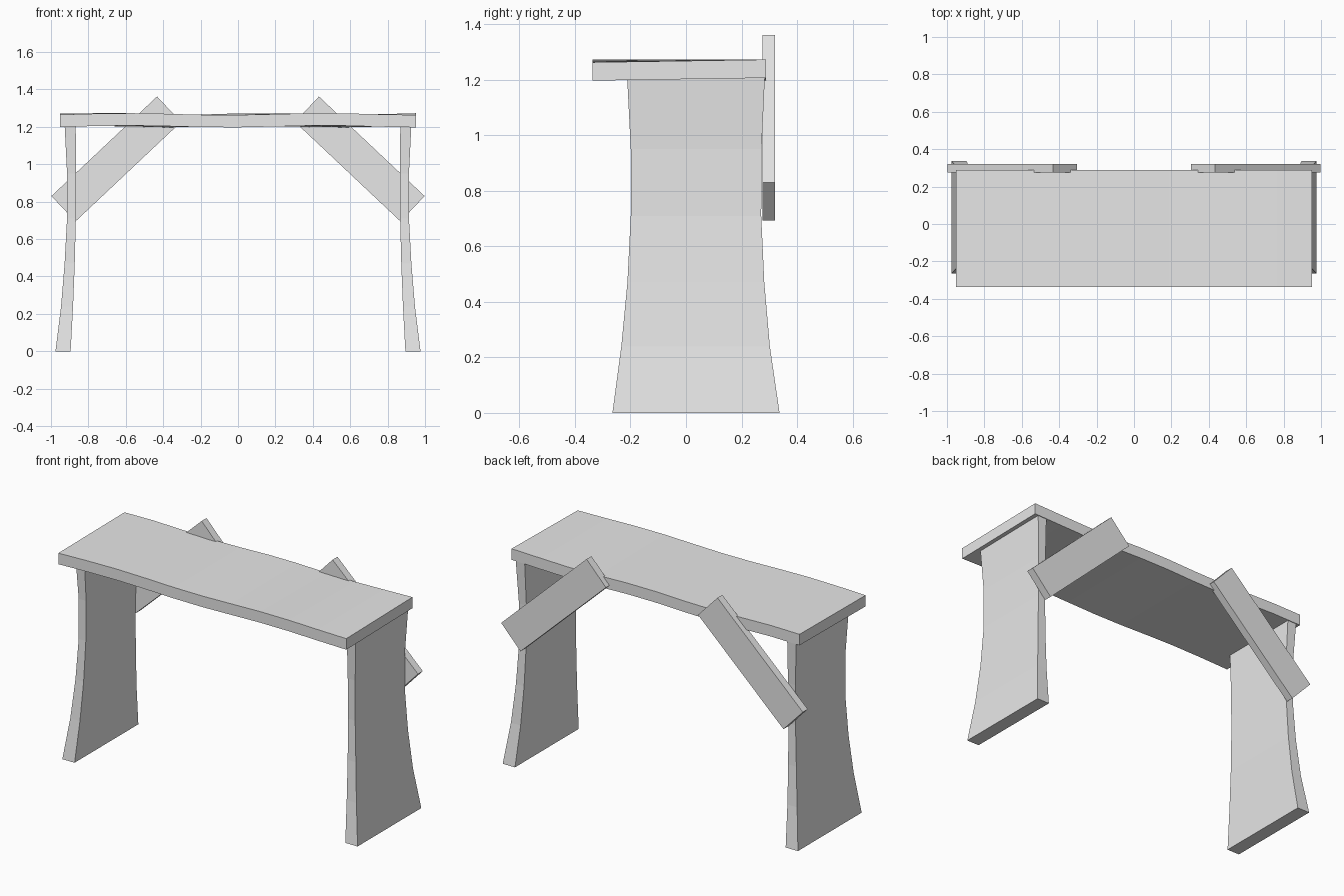
import bpy
import bmesh
import math
from mathutils import Matrix, Vector

cube = bpy.data.objects.get("Cube")
if cube:
    bpy.data.objects.remove(cube, do_unlink=True)

# One plain grey for every plank
grey = bpy.data.materials.new("plain_grey")
grey.use_nodes = True
grey.diffuse_color = (0.8, 0.8, 0.8, 1)
grey.node_tree.nodes["Principled BSDF"].inputs["Base Color"].default_value = (0.8, 0.8, 0.8, 1)


def add_object(name, bm):
    """Turn a bmesh into a named, flat-shaded grey object."""
    bmesh.ops.recalc_face_normals(bm, faces=bm.faces)
    mesh = bpy.data.meshes.new(name)
    bm.to_mesh(mesh)
    bm.free()
    mesh.materials.append(grey)
    obj = bpy.data.objects.new(name, mesh)
    bpy.context.collection.objects.link(obj)
    return obj


def loft(name, rings):
    """Skin a row of four-cornered rings and cap both ends."""
    bm = bmesh.new()
    loops = [[bm.verts.new(p) for p in ring] for ring in rings]
    for a, b in zip(loops, loops[1:]):
        for i in range(4):
            j = (i + 1) % 4
            bm.faces.new((a[i], a[j], b[j], b[i]))
    bm.faces.new(loops[0])
    bm.faces.new(loops[-1])
    return add_object(name, bm)


# Table top: a plank with slightly warped long edges
def top_ring(x):
    front = 0.005 * math.sin(6 * x - 1.2)
    back = 0.005 * math.cos(7 * x - 0.7)
    return [(x, -0.337, 1.202 + front), (x, 0.288, 1.202 + back),
            (x, 0.288, 1.268 + back), (x, -0.337, 1.268 + front)]


STEPS = 10
loft("table_top", [top_ring(-0.952 + 1.904 * i / STEPS) for i in range(STEPS + 1)])

# Leg sections: height, inner x, outer x, front y, back y
LEG = [
    (0.00, 0.895, 0.976, -0.265, 0.337),
    (0.24, 0.882, 0.946, -0.233, 0.302),
    (0.47, 0.873, 0.927, -0.211, 0.282),
    (0.71, 0.867, 0.914, -0.199, 0.271),
    (0.95, 0.865, 0.914, -0.199, 0.272),
    (1.21, 0.868, 0.927, -0.212, 0.284),
]

for side, s in (("left", 1), ("right", -1)):
    # Flared plank leg
    loft(side + "_leg", [
        [(s * x0, y0, z), (s * x1, y0, z), (s * x1, y1, z), (s * x0, y1, z)]
        for z, x0, x1, y0, y1 in LEG])

    # Diagonal brace across the back corner
    bm = bmesh.new()
    bmesh.ops.create_cube(bm, size=1)
    place = (Matrix.Translation(Vector((s * 0.651, 0.298, 1.028)))
             @ Matrix.Rotation(s * math.radians(43.3), 4, "Y")
             @ Matrix.Diagonal((0.776, 0.046, 0.187, 1)))
    bmesh.ops.transform(bm, matrix=place, verts=bm.verts)
    add_object(side + "_brace", bm)
